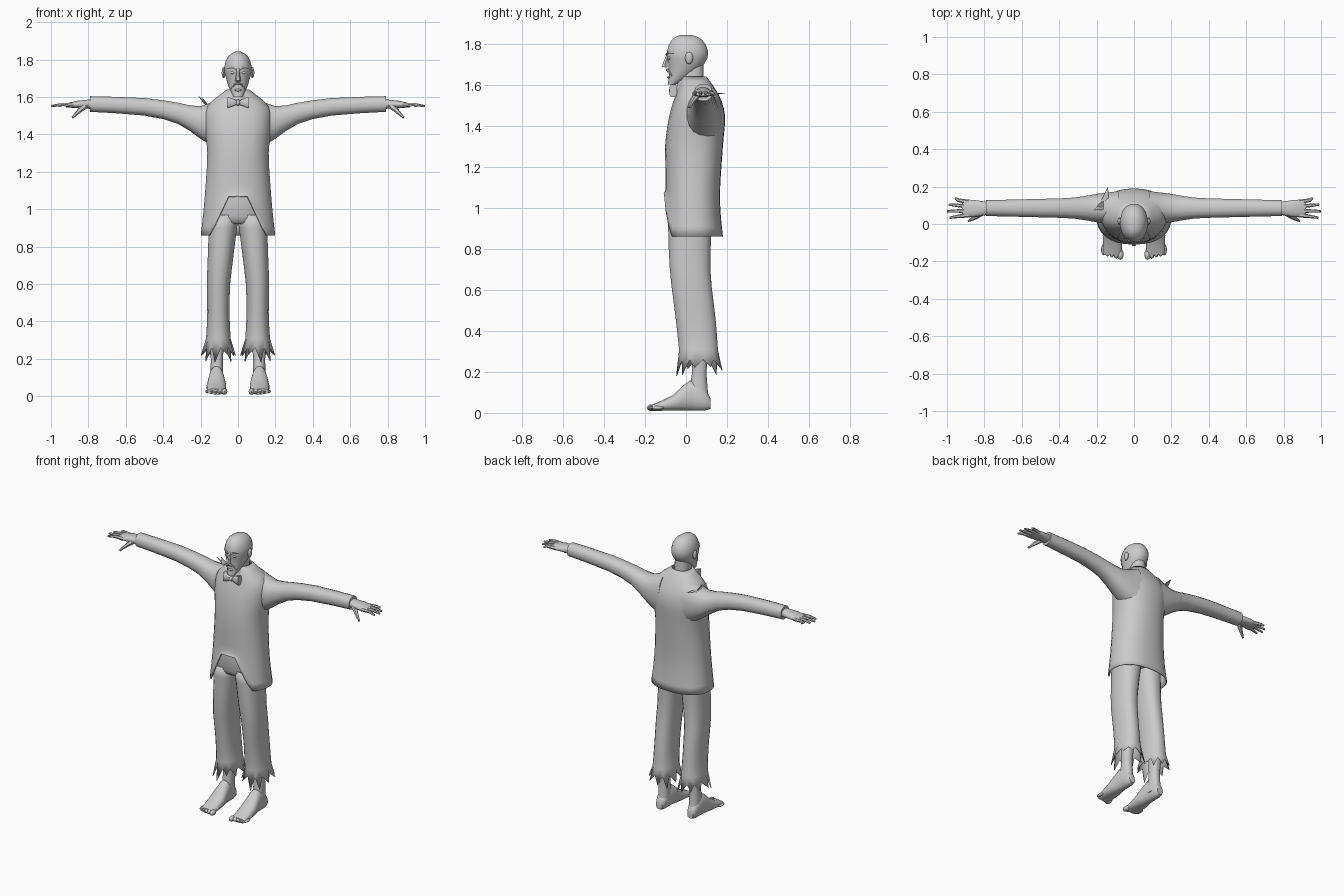
import bpy
import bmesh
import math
import random
from mathutils import Vector

random.seed(4)
if "Cube" in bpy.data.objects:
    bpy.data.objects.remove(bpy.data.objects["Cube"], do_unlink=True)

shade = (.6, .6, .6, 1)
grey = bpy.data.materials.new("plain_grey")
grey.use_nodes = True
grey.diffuse_color = shade
grey.node_tree.nodes["Principled BSDF"].inputs["Base Color"].default_value = shade


def finish(name, bm):
    """Turn a bmesh into a grey object with sharp edges kept."""
    bmesh.ops.recalc_face_normals(bm, faces=bm.faces)
    mesh = bpy.data.meshes.new(name)
    bm.to_mesh(mesh)
    bm.free()
    mesh.materials.append(grey)
    obj = bpy.data.objects.new(name, mesh)
    bpy.context.collection.objects.link(obj)
    bpy.ops.object.select_all(action='DESELECT')
    obj.select_set(True)
    bpy.context.view_layer.objects.active = obj
    bpy.ops.object.shade_smooth_by_angle(angle=math.radians(45))
    return obj


def skin(name, rings, caps):
    """Bridge a row of point rings with quads."""
    bm = bmesh.new()
    rows = [[bm.verts.new(point) for point in ring] for ring in rings]
    count = len(rows[0])
    for lower, upper in zip(rows, rows[1:]):
        for i in range(count):
            j = (i + 1) % count
            bm.faces.new((lower[i], lower[j], upper[j], upper[i]))
    if caps:
        bm.faces.new(rows[0])
        bm.faces.new(rows[-1])
    return finish(name, bm)


def smooth_rows(rows, steps):
    """Run a spline through a few key rows."""
    keys = [Vector(row) for row in rows]
    keys = [keys[0]] + keys + [keys[-1]]
    result = []
    for a, b, c, d in zip(keys, keys[1:], keys[2:], keys[3:]):
        for step in range(steps):
            f = step / steps
            curve = (b - c) * 3 + d - a
            bend = a * 2 - b * 5 + c * 4 - d
            result.append(b + (c - a + (bend + curve * f) * f) * f / 2)
    return result + [keys[-1]]


def power_wave(value, power):
    return math.copysign(abs(value) ** (2 / power), value)


def loft(name, axis, rows, mid=0, side=1, sides=16, power=2.3, steps=2, caps=True, adjust=None):
    """Each row: place on the axis, half width about mid, low and high of the other axis."""
    rings = []
    for place, half, low, high in smooth_rows(rows, steps):
        ring = []
        for i in range(sides):
            turn = math.tau * (i + .5) / sides
            across = mid + half * power_wave(math.cos(turn), power)
            other = (low + high) / 2 + (high - low) / 2 * power_wave(math.sin(turn), power)
            point = [across, other]
            point.insert("xyz".index(axis), place)
            if adjust:
                point = adjust(i, *point)
            ring.append(Vector(point) * Vector((side, 1, 1)))
        rings.append(ring)
    return skin(name, rings, caps)


def tube(name, points, start, end, side=1, sides=6, flat=1):
    """Tapered tube along a few points."""
    path = [Vector(p) * Vector((side, 1, 1)) for p in points]
    last = len(path) - 1
    rings = []
    for k, centre in enumerate(path):
        heading = path[min(k + 1, last)] - path[max(k - 1, 0)]
        turn = heading.to_track_quat('Z', 'Y')
        radius = start + (end - start) * k / last
        angles = [math.tau * i / sides for i in range(sides)]
        rings.append([centre + turn @ Vector((math.cos(w), math.sin(w) * flat, 0)) * radius
                      for w in angles])
    return skin(name, rings, True)


def ball(name, centre, size):
    bm = bmesh.new()
    bmesh.ops.create_uvsphere(bm, u_segments=10, v_segments=6, radius=1)
    for v in bm.verts:
        v.co = Vector(centre) + Vector(size) * v.co
    return finish(name, bm)


def thicken(obj, depth):
    solid = obj.modifiers.new("thickness", 'SOLIDIFY')
    solid.thickness = depth
    solid.offset = -1


# Jacket body with a cut-away front hem
hem_low, hem_high, hem_fold = .86, 1.07, 1.09


def cutaway(i, x, y, z):
    if z < hem_fold and y < .02:
        reach = min(max((abs(x) - .05) * 10, 0), 1)
        hem = hem_high + (hem_low - hem_high) * reach
        z = hem_fold - (hem_fold - z) * (hem_fold - hem) / (hem_fold - hem_low)
    return x, y, z


jacket = loft("jacket", "z", [
    (hem_low, .2, -.11, .18), (1.05, .18, -.1, .165), (1.3, .165, -.1, .18),
    (1.45, .18, -.08, .19), (1.55, .165, -.05, .16), (1.64, .06, -.02, .1)],
    sides=30, steps=3, caps=False, adjust=cutaway)
thicken(jacket, .006)

# Neck, collar and trouser seat
loft("neck", "z", [(1.56, .05, -.03, .09), (1.7, .045, -.03, .085)])
loft("collar", "z", [(1.55, .07, -.055, .12), (1.62, .05, -.04, .095)])
loft("trouser_seat", "z", [(.92, .155, -.06, .1), (.96, .163, -.09, .13), (1.13, .155, -.09, .14)])

# Head, nose and mouth
loft("head", "z", [
    (1.6, .024, -.09, -.05), (1.64, .045, -.085, .02), (1.7, .065, -.087, .09),
    (1.76, .075, -.095, .11), (1.82, .053, -.07, .08), (1.842, .015, -.03, .03)], power=2.1)
tube("nose", [(0, -.085, 1.75), (0, -.1, 1.71), (0, -.104, 1.685)], .008, .016)
ball("lower_lip", (0, -.082, 1.637), (.02, .01, .007))
ball("bow_knot", (0, -.068, 1.57), (.013, .016, .016))

# Ragged trouser hem: every other point drops and flares
drops = [random.uniform(.03, .085) for _ in range(20)]
leg_mid = .105


def ragged(i, x, y, z):
    if z < .28 and i % 2:
        z -= drops[i]
        x += (x - leg_mid) * .35
        y += (y - .065) * .2
    return x - max(z - .6, 0) * .08, y, z


def lapel(name, side):
    """Thin curved strip laid on the jacket front."""
    bm = bmesh.new()
    bmesh.ops.create_grid(bm, x_segments=3, y_segments=9, size=.5)
    for v in bm.verts:
        across, down = v.co.x + .5, .5 - v.co.y
        inner = .045 - .04 * down
        width = .025 + .04 * math.sin(down * math.pi) - .015 * down
        v.co = side * (inner + width * across), -.16, 1.56 - .38 * down
    wrap = finish(name, bm).modifiers.new("wrap", 'SHRINKWRAP')
    wrap.target = jacket
    wrap.wrap_method = 'PROJECT'
    wrap.wrap_mode = 'ABOVE_SURFACE'
    wrap.use_project_y = True
    wrap.offset = .003


for label, side in (("left", 1), ("right", -1)):
    # Face details
    ball(label + "_ear", (side * .077, .015, 1.73), (.011, .02, .03))
    ball(label + "_eye", (side * .028, -.08, 1.73), (.013, .008, .008))
    tube(label + "_brow", [(.008, -.095, 1.747), (.03, -.09, 1.757), (.056, -.062, 1.752)],
         .006, .003, side)
    tube(label + "_moustache", [(0, -.09, 1.672), (.018, -.088, 1.668), (.037, -.07, 1.645)],
         .009, .003, side)

    # Bow tie and lapel
    loft(label + "_bow_wing", "x", [(0, .014, 1.56, 1.58), (.056, .018, 1.54, 1.602)],
         mid=-.062, side=side, sides=8, power=5)
    lapel(label + "_lapel", side)

    # Sleeve and hand
    loft(label + "_sleeve", "x", [
        (.08, .092, 1.3, 1.6), (.2, .077, 1.375, 1.552), (.32, .057, 1.455, 1.57),
        (.5, .05, 1.5, 1.595), (.79, .043, 1.52, 1.605)], mid=.085, side=side)
    loft(label + "_palm", "x", [
        (.76, .03, 1.535, 1.59), (.86, .047, 1.54, 1.58), (.92, .04, 1.545, 1.565)],
        mid=.083, side=side)
    for k, tip in enumerate((.985, 1, .99, .955)):
        y, spread = .048 + .023 * k, .006 * (k - 1.2)
        tube(label + "_finger", [(.88, y, 1.557), (.94, y + spread, 1.56),
                                 (tip, y + spread * 2, 1.552)], .013, .006, side)
    tube(label + "_thumb", [(.815, .06, 1.555), (.85, .035, 1.525), (.885, .016, 1.49)],
         .018, .006, side)

    # Trouser leg
    leg = loft(label + "_trouser_leg", "z", [
        (.26, .07, -.03, .16), (.45, .06, -.05, .146), (.7, .067, -.08, .12),
        (.97, .08, -.09, .13)],
        mid=leg_mid, side=side, sides=20, steps=3, caps=False, adjust=ragged)
    thicken(leg, .004)

    # Ankle, foot and toes
    loft(label + "_ankle", "z", [(.05, .036, 0, .115), (.2, .033, .03, .1), (.34, .043, .02, .12)],
         mid=.113, side=side)
    loft(label + "_foot", "y", [
        (.12, .022, .02, .07), (.09, .035, .01, .12), (.02, .04, .01, .16),
        (-.06, .053, .01, .09), (-.165, .05, .01, .04)], mid=.115, side=side)
    for k in range(5):
        ball(label + "_toe", (side * (.072 + .023 * k), .006 * k - .162, .025),
             (.016 - .001 * k, .03, .017 - .002 * k))

# Torn cloth on the right shoulder
for tip in ((-.212, .075, 1.605), (-.195, .1, 1.6), (-.14, .195, 1.56)):
    tube("torn_cloth", [(-.16, .1, 1.55), tip], .025, .002, sides=4, flat=.25)
